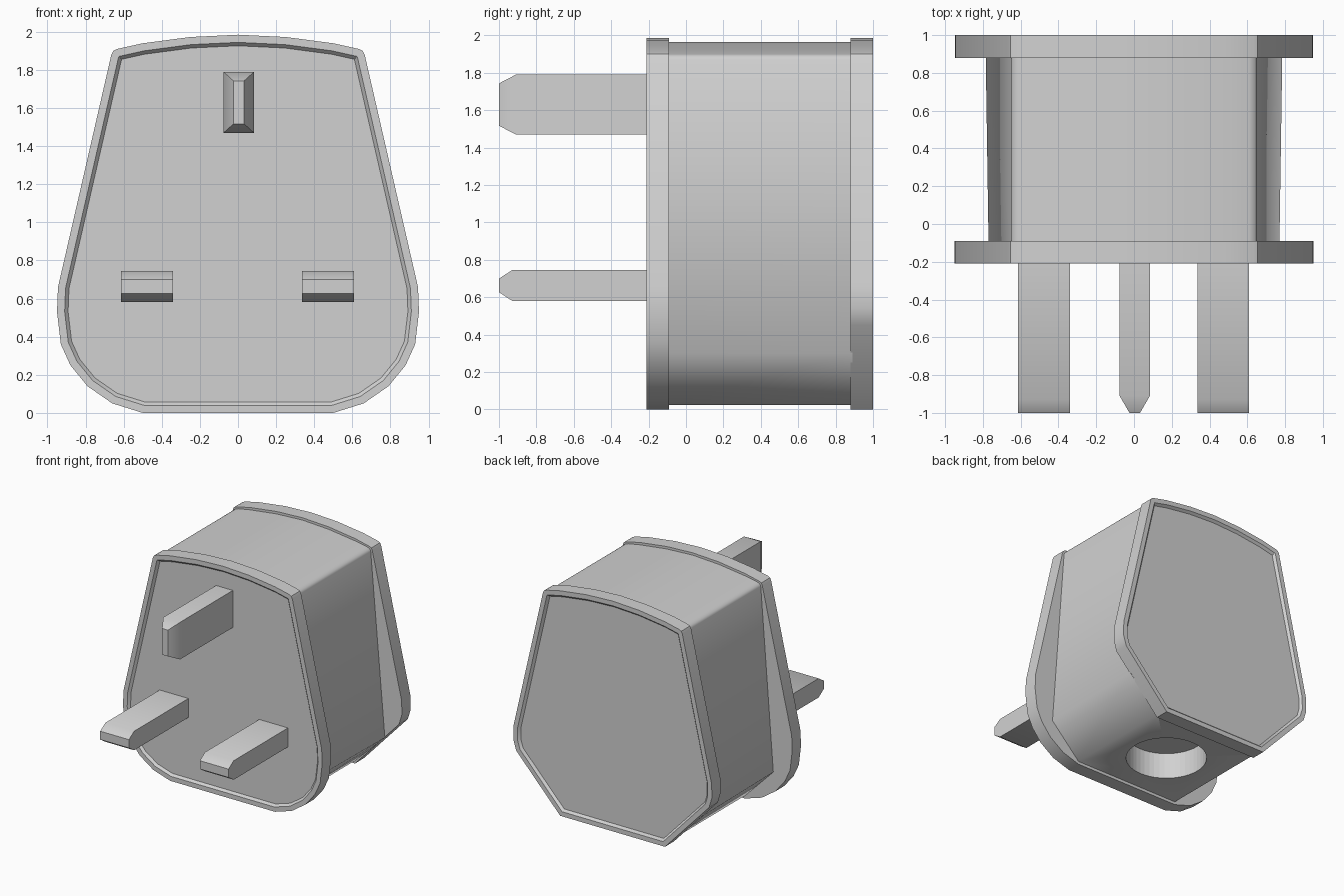
import bpy, bmesh, math

cube = bpy.data.objects.get("Cube")
if cube:
    bpy.data.objects.remove(cube, do_unlink=True)

grey = bpy.data.materials.new("light grey plastic")
grey.use_nodes = True
colour = (0.64, 0.64, 0.64, 1)
grey.diffuse_color = colour
grey.node_tree.nodes["Principled BSDF"].inputs["Base Color"].default_value = colour


def finish(name, bm, angle):
    """Turn a bmesh into a named object, sharp above the angle."""
    bmesh.ops.recalc_face_normals(bm, faces=bm.faces)
    mesh = bpy.data.meshes.new(name)
    bm.to_mesh(mesh)
    bm.free()
    mesh.materials.append(grey)
    obj = bpy.data.objects.new(name, mesh)
    bpy.context.collection.objects.link(obj)
    smooth(obj, angle)
    return obj


def smooth(obj, angle):
    bpy.ops.object.select_all(action="DESELECT")
    obj.select_set(True)
    bpy.context.view_layer.objects.active = obj
    bpy.ops.object.shade_smooth_by_angle(angle=math.radians(angle))


def mirrored(half):
    """Close a half outline, given from bottom to top at x > 0."""
    return half + [(-x, z) for x, z in reversed(half) if x > 0]


def loft(sections):
    """Join (y, outline) sections into a capped solid; return it and its caps."""
    bm = bmesh.new()
    rings = [[bm.verts.new((x, y, z)) for x, z in pts] for y, pts in sections]
    for a, b in zip(rings, rings[1:]):
        for i in range(len(a)):
            j = (i + 1) % len(a)
            bm.faces.new((a[i], a[j], b[j], b[i]))
    caps = [bm.faces.new(rings[0]), bm.faces.new(rings[-1])]
    bmesh.ops.recalc_face_normals(bm, faces=bm.faces)
    return bm, caps


# Flanged end plates, each with a rim around a sunken panel
crown = [(0.665, 1.88), (0.655, 1.9), (0.635, 1.91), (0.5, 1.94),
         (0.25, 1.973), (0, 1.985)]
round_foot = [(0.5, 0), (0.66, 0.05), (0.79, 0.14), (0.88, 0.25),
              (0.93, 0.36), (0.95, 0.53), (0.945, 0.66)]
cut_foot = [(0.5, 0), (0.92, 0.45), (0.947, 0.54), (0.945, 0.66)]


def plate(name, foot, y_inner, y_outer):
    outline = mirrored(foot + crown)
    bm, caps = loft([(y_inner, outline), (y_outer, outline)])
    panel = caps[1]
    for thickness, depth in ((0.04, 0), (0.018, -0.02)):
        bmesh.ops.inset_individual(bm, faces=[panel], thickness=thickness,
                                   depth=depth, use_even_offset=True)
    finish(name, bm, 35)


plate("front_plate", round_foot, -0.09, -0.21)
plate("back_plate", cut_foot, 0.88, 1.0)


# Body between the plates, widening slightly to the back
def body_outline(width):
    return mirrored([(0.5, 0.025), (width, 0.3), (0.65, 1.87), (0.64, 1.89),
                     (0.61, 1.9), (0.5, 1.92), (0.25, 1.952), (0, 1.965)])


bm, caps = loft([(-0.1, body_outline(0.77)), (0.89, body_outline(0.785))])
body = finish("body", bm, 50)

# Round cable recess in the underside
bpy.ops.mesh.primitive_cylinder_add(vertices=48, radius=0.32, depth=0.5,
                                    location=(0, 0.4, 0))
cutter = bpy.context.object
cutter.name = "recess_cutter"
cutter.hide_render = True
cutter.data.materials.append(grey)
cut = body.modifiers.new("recess", "BOOLEAN")
cut.operation = "DIFFERENCE"
cut.solver = "EXACT"
cut.object = cutter
bpy.context.view_layer.objects.active = body
bpy.ops.object.modifier_apply(modifier=cut.name)
bpy.data.objects.remove(cutter, do_unlink=True)
smooth(body, 50)


# Contact pins with tapered tips
def pin(name, x, z, half_w, half_h, tip_w, tip_h, taper):
    def rect(w, h):
        return [(x - w, z - h), (x + w, z - h), (x + w, z + h), (x - w, z + h)]
    bm, caps = loft([(-0.17, rect(half_w, half_h)),
                     (taper - 1, rect(half_w, half_h)),
                     (-1, rect(tip_w, tip_h))])
    finish(name, bm, 35)


pin("top_pin", 0.004, 1.63, 0.08, 0.16, 0.028, 0.113, 0.09)
for name, x in (("right_pin", -0.477), ("left_pin", 0.473)):
    pin(name, x, 0.663, 0.137, 0.082, 0.137, 0.036, 0.07)
